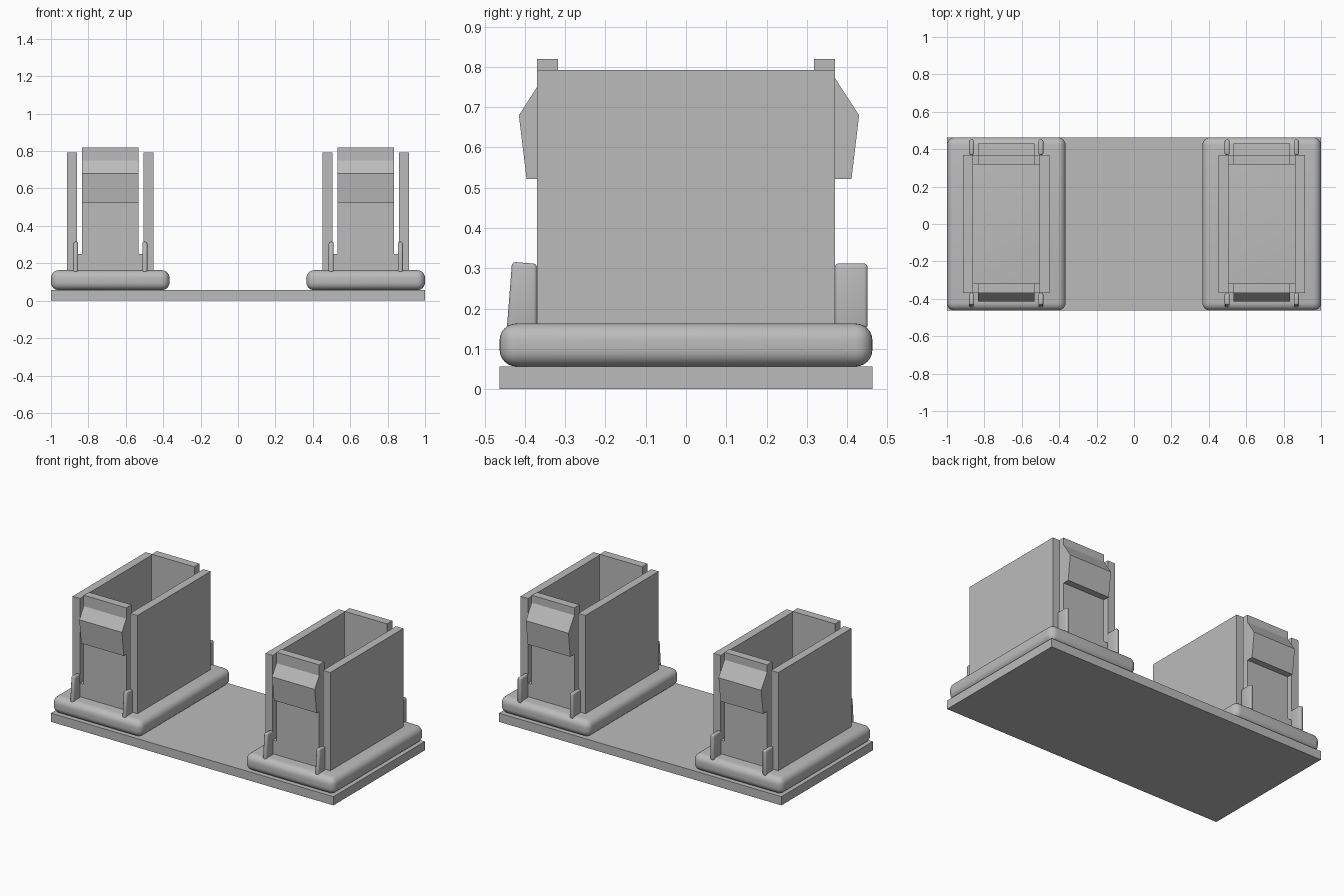
import bpy
import bmesh
from mathutils import Vector

cube = bpy.data.objects.get("Cube")
if cube:
    bpy.data.objects.remove(cube, do_unlink=True)

grey = bpy.data.materials.new("plain grey")
grey.use_nodes = True
colour = (0.5, 0.5, 0.5, 1)
grey.diffuse_color = colour
grey.node_tree.nodes["Principled BSDF"].inputs["Base Color"].default_value = colour


def prism(name, points, direction):
    """Extrude a closed 3D outline along a direction."""
    bm = bmesh.new()
    face = bm.faces.new([bm.verts.new(p) for p in points])
    new = bmesh.ops.extrude_face_region(bm, geom=[face])["geom"]
    verts = [g for g in new if isinstance(g, bmesh.types.BMVert)]
    bmesh.ops.translate(bm, verts=verts, vec=Vector(direction))
    bmesh.ops.recalc_face_normals(bm, faces=bm.faces)
    mesh = bpy.data.meshes.new(name)
    bm.to_mesh(mesh)
    bm.free()
    mesh.materials.append(grey)
    obj = bpy.data.objects.new(name, mesh)
    bpy.context.collection.objects.link(obj)
    return obj


def box(name, x, y, z):
    base = [(x[0], y[0], z[0]), (x[1], y[0], z[0]),
            (x[1], y[1], z[0]), (x[0], y[1], z[0])]
    return prism(name, base, (0, 0, z[1] - z[0]))


def side_prism(name, x, profile):
    """Extrude a (y, z) profile across x."""
    return prism(name, [(x[0], y, z) for y, z in profile], (x[1] - x[0], 0, 0))


def round_edges(obj, width, segments):
    mod = obj.modifiers.new("rounding", "BEVEL")
    mod.width = width
    mod.segments = segments
    mod.limit_method = "ANGLE"
    bpy.ops.object.select_all(action="DESELECT")
    obj.select_set(True)
    bpy.context.view_layer.objects.active = obj
    bpy.ops.object.modifier_apply(modifier=mod.name)
    bpy.ops.object.shade_smooth_by_angle()


DEPTH = 0.463           # half depth of the plate
PLATE, RIM = 0.056, 0.163   # top heights of plate and flange
OUT, IN = 0.37, 0.318   # outer and inner half depth of the housing
WALL, INNER, TONGUE = 0.23, 0.178, 0.151  # half widths of the housing

box("base_plate", (-1, 1), (-DEPTH, DEPTH), (0, PLATE))

for side, cx in (("left", 0.683), ("right", -0.683)):
    # Rounded flange
    flange = box(side + "_flange", (cx - 0.317, cx + 0.317),
                 (-DEPTH, DEPTH), (PLATE, RIM))
    round_edges(flange, 0.042, 6)

    # Side walls
    for s, label in ((-1, "inner" if cx > 0 else "outer"),
                     (1, "outer" if cx > 0 else "inner")):
        box(f"{side}_{label}_wall", sorted((cx + s * INNER, cx + s * WALL)),
            (-OUT, OUT), (RIM - 0.01, 0.792))

    # Ends: spring tongue on a wide foot, catch wedge and guide fins
    catches = {
        "front": (-1, [(OUT, 0.75), (0.415, 0.68), (0.396, 0.522), (OUT, 0.522)],
                  [(OUT, 0.15), (0.445, 0.15), (0.432, 0.316), (OUT, 0.311)]),
        "back": (1, [(OUT, 0.772), (0.43, 0.68), (0.411, 0.522), (OUT, 0.522)],
                 [(OUT, 0.15), (0.451, 0.15), (0.451, 0.312), (OUT, 0.312)]),
    }
    for end, (d, wedge, fin) in catches.items():
        half = [(INNER, RIM - 0.01), (INNER, 0.25), (TONGUE, 0.25), (TONGUE, 0.82)]
        outline = half + [(-x, z) for x, z in reversed(half)]
        prism(f"{side}_{end}_tongue", [(cx + x, d * IN, z) for x, z in outline],
              (0, d * (OUT - IN), 0))
        side_prism(f"{side}_{end}_catch", (cx - TONGUE, cx + TONGUE),
                   [(d * y, z) for y, z in wedge])
        for s in (-1, 1):
            x = cx + s * 0.185
            obj = side_prism(f"{side}_{end}_fin_{'a' if s < 0 else 'b'}",
                             (x - 0.013, x + 0.013), [(d * y, z) for y, z in fin])
            round_edges(obj, 0.009, 3)
